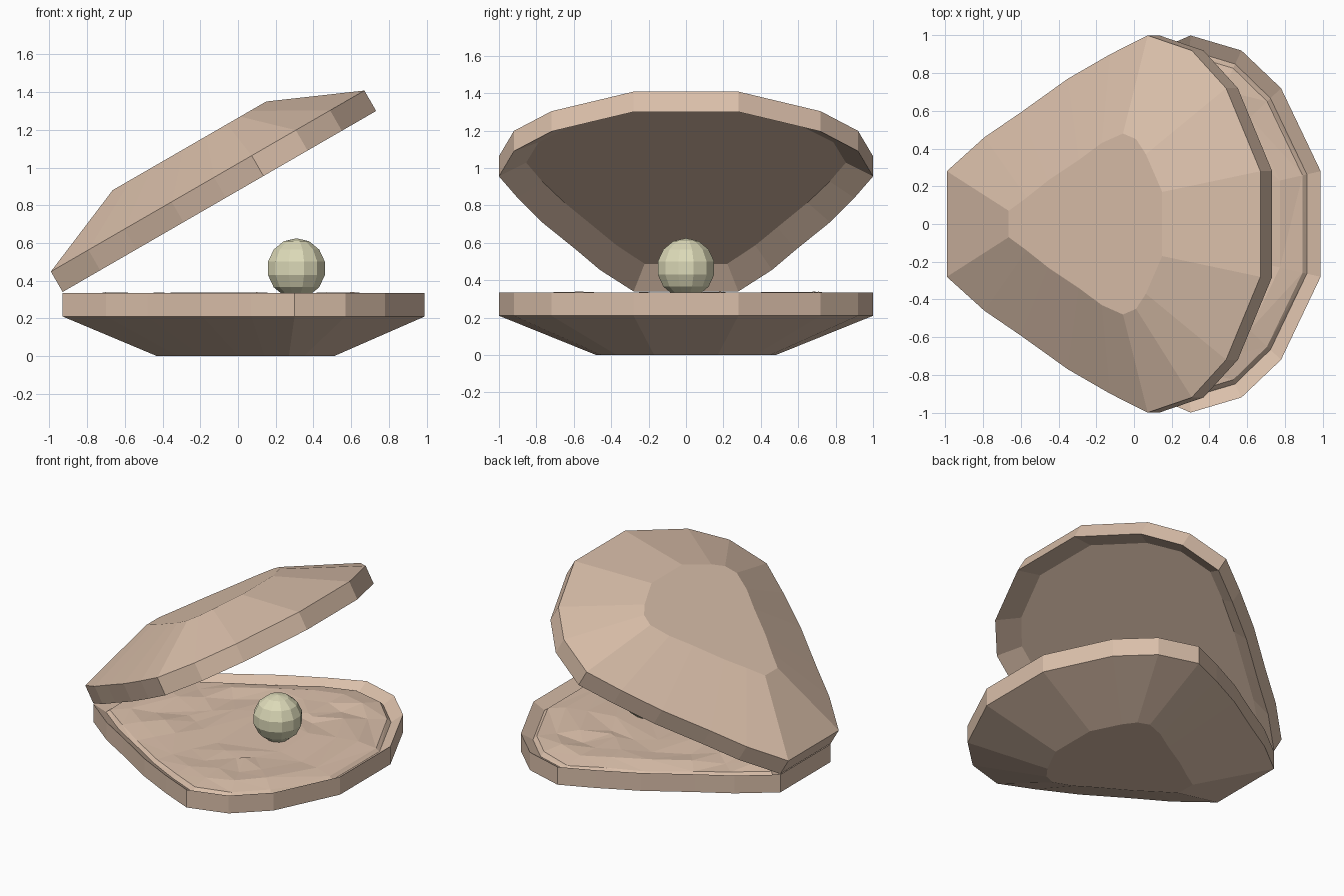
import bpy, bmesh, math, random
from mathutils import Matrix, Vector

random.seed(4)
old = bpy.data.objects.get("Cube")
if old:
    bpy.data.objects.remove(old, do_unlink=True)


def material(name, color):
    mat = bpy.data.materials.new(name)
    mat.use_nodes = True
    mat.diffuse_color = color
    mat.node_tree.nodes["Principled BSDF"].inputs["Base Color"].default_value = color
    return mat


shell_mat = material("warm_beige", (0.70, 0.52, 0.40, 1))
pearl_mat = material("pale_cream", (0.72, 0.70, 0.48, 1))

# Half outlines from hinge to lip, mirrored across y
RIM = [(-0.93, 0.28), (-0.70, 0.46), (-0.48, 0.59), (-0.19, 0.77), (0.07, 0.90),
       (0.30, 1.0), (0.57, 0.92), (0.78, 0.72), (0.99, 0.28)]
CROWN = [(-0.43, 0.07), (-0.32, 0.14), (-0.19, 0.23), (0.0, 0.34), (0.14, 0.43),
         (0.27, 0.48), (0.35, 0.45), (0.41, 0.37), (0.51, 0.17)]
EDGE, DOME, DEPTH, FLOOR, SEAM = 0.125, 0.335, 0.09, 0.28, 0.335


def outline(t):
    """Closed outline blended from the rim (0) to the crown (1)."""
    half = [Vector(a).lerp(Vector(b), t) for a, b in zip(RIM, CROWN)]
    return [(p.x, p.y) for p in half] + [(p.x, -p.y) for p in reversed(half)]


def add_ring(bm, t, z, jitter=0):
    return [bm.verts.new((x, y, z + random.uniform(-jitter, jitter)))
            for x, y in outline(t)]


def bridge(bm, a, b):
    for i in range(len(a)):
        j = (i + 1) % len(a)
        bm.faces.new((a[i], a[j], b[j], b[i]))


def finish(bm, name, mat, matrix=Matrix()):
    bmesh.ops.transform(bm, matrix=matrix, verts=bm.verts)
    bmesh.ops.recalc_face_normals(bm, faces=bm.faces)
    mesh = bpy.data.meshes.new(name)
    bm.to_mesh(mesh)
    bm.free()
    mesh.materials.append(mat)
    obj = bpy.data.objects.new(name, mesh)
    bpy.context.collection.objects.link(obj)
    return obj


def shell(name, matrix):
    bm = bmesh.new()
    rings = [add_ring(bm, t, z) for t, z in
             ((FLOOR, DEPTH), (0, 0), (0, EDGE), (1, DOME))]
    for a, b in zip(rings, rings[1:]):
        bridge(bm, a, b)
    bm.faces.new(rings[0])
    bm.faces.new(rings[-1])
    return finish(bm, name, shell_mat, matrix)


# Two matching shell halves, the upper one swung open at the hinge
shell("lower_shell", Matrix.Translation((0, 0, SEAM)) @ Matrix.Scale(-1, 4, (0, 0, 1)))
shell("upper_shell", Matrix.Translation((-0.93, 0, SEAM + 0.005))
      @ Matrix.Rotation(math.radians(-30), 4, "Y") @ Matrix.Translation((0.93, 0, 0)))

# Gently uneven soft body filling the lower shell
bm = bmesh.new()
rings = [add_ring(bm, t, z, j) for t, z, j in
         ((0.15, 0.285, 0), (0.2, 0.31, 0.006), (0.45, 0.328, 0.014),
          (0.75, 0.325, 0.014), (1.15, 0.322, 0.01))]
for a, b in zip(rings, rings[1:]):
    bridge(bm, a, b)
bm.faces.new(rings[-1])
bmesh.ops.triangulate(bm, faces=bm.faces)
finish(bm, "soft_body", shell_mat)

# Faceted pearl
bm = bmesh.new()
bmesh.ops.create_uvsphere(bm, u_segments=12, v_segments=7, radius=0.16)
finish(bm, "pearl", pearl_mat, Matrix.Translation((0.31, 0, 0.465))
       @ Matrix.Rotation(math.radians(15), 4, "Z"))
